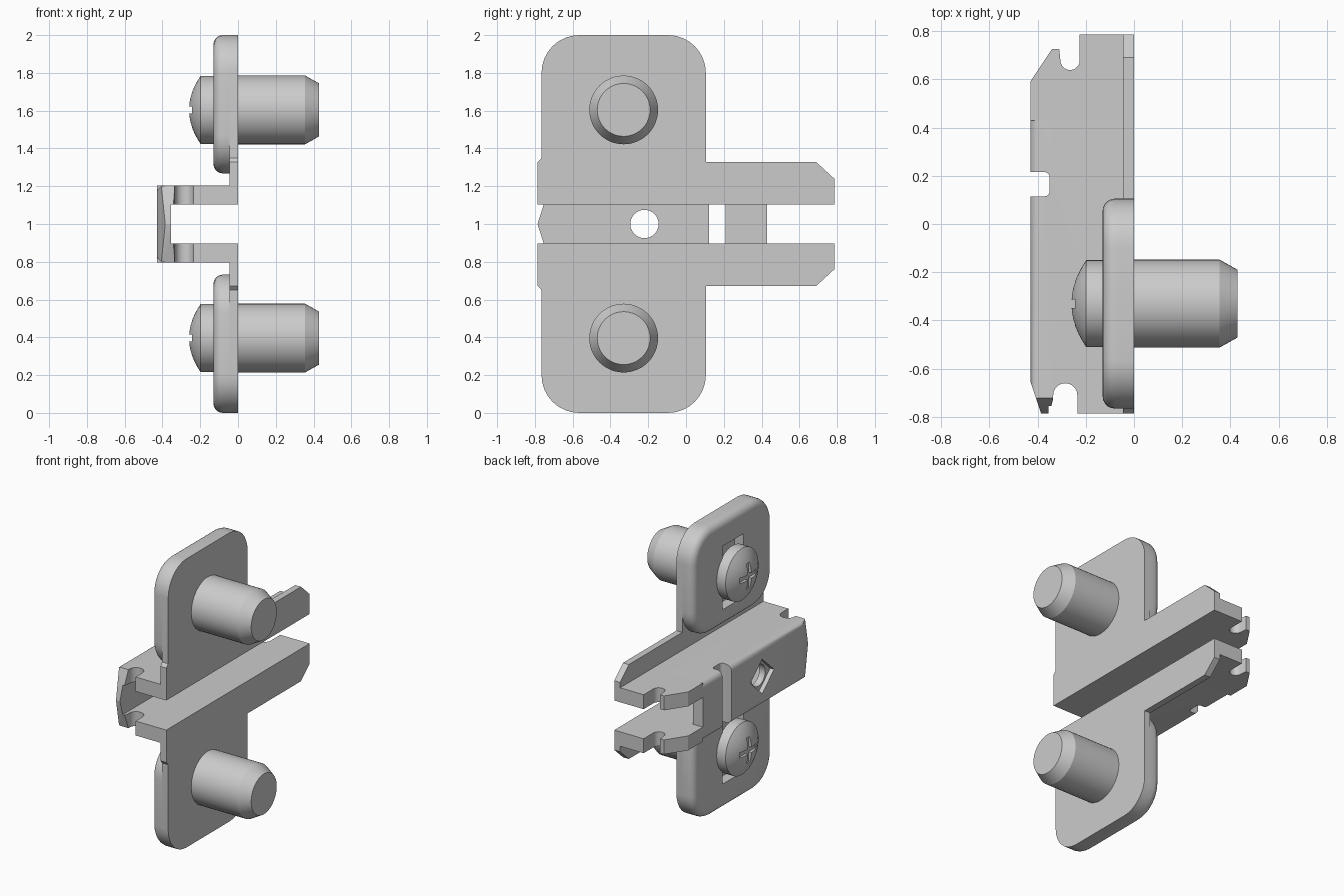
import bpy, bmesh, math

if "Cube" in bpy.data.objects:
    bpy.data.objects.remove(bpy.data.objects["Cube"])

ZC = 1.0      # mirror plane height of the fitting
SY = -0.33    # screw axis in y


def make(name, bm):
    bmesh.ops.remove_doubles(bm, verts=bm.verts, dist=1e-5)
    bmesh.ops.recalc_face_normals(bm, faces=bm.faces)
    me = bpy.data.meshes.new(name)
    bm.to_mesh(me)
    bm.free()
    ob = bpy.data.objects.new(name, me)
    bpy.context.collection.objects.link(ob)
    return ob


def prism(name, pts, lo, hi, axis):
    """Extrude a 2D outline along an axis ('x': pts=(y,z), 'y': (x,z), 'z': (x,y))."""
    place = {'x': lambda a, b, c: (c, a, b), 'y': lambda a, b, c: (a, c, b),
             'z': lambda a, b, c: (a, b, c)}[axis]
    bm = bmesh.new()
    low = [bm.verts.new(place(a, b, lo)) for a, b in pts]
    top = [bm.verts.new(place(a, b, hi)) for a, b in pts]
    bm.faces.new(low)
    bm.faces.new(top)
    n = len(pts)
    for i in range(n):
        j = (i + 1) % n
        bm.faces.new((low[i], low[j], top[j], top[i]))
    return make(name, bm)


def lathe(name, profile, y, z, n=48):
    """Revolve (x, radius) points about an axis parallel to x; ends are capped."""
    bm = bmesh.new()
    rings = []
    for x, r in profile:
        rings.append([bm.verts.new((x, y + r * math.cos(2 * math.pi * i / n),
                                    z + r * math.sin(2 * math.pi * i / n))) for i in range(n)])
    for a, b in zip(rings, rings[1:]):
        for i in range(n):
            j = (i + 1) % n
            bm.faces.new((a[i], a[j], b[j], b[i]))
    bm.faces.new(rings[0])
    bm.faces.new(rings[-1])
    return make(name, bm)


def box(x0, x1, y0, y1, z0, z1):
    return prism("cutter", [(x0, y0), (x1, y0), (x1, y1), (x0, y1)], z0, z1, 'z')


def boolean(ob, other, op='DIFFERENCE'):
    m = ob.modifiers.new("bool", 'BOOLEAN')
    m.operation, m.object, m.solver = op, other, 'EXACT'
    apply(ob)
    bpy.data.objects.remove(other)


def apply(ob):
    me = bpy.data.meshes.new_from_object(
        ob.evaluated_get(bpy.context.evaluated_depsgraph_get()))
    ob.modifiers.clear()
    ob.data = me


def arc(cx, cy, r, a0, a1, n=8):
    return [(cx + r * math.cos(math.radians(a0 + (a1 - a0) * i / n)),
             cy + r * math.sin(math.radians(a0 + (a1 - a0) * i / n))) for i in range(n + 1)]


def smooth(ob, angle=30):
    bpy.ops.object.select_all(action='DESELECT')
    ob.select_set(True)
    bpy.context.view_layer.objects.active = ob
    bpy.ops.object.shade_smooth_by_angle(angle=math.radians(angle))


# Channel: rounded U section trimmed to the plan outline
IN, OUT, R = 0.1025, 0.2025, 0.04
u = ([(0, ZC + IN), (0, ZC + OUT)]
     + arc(-0.43 + R, ZC + OUT - R, R, 90, 180, 6)
     + arc(-0.43 + R, ZC - OUT + R, R, 180, 270, 6)
     + [(0, ZC - OUT), (0, ZC - IN), (-0.355, ZC - IN), (-0.355, ZC + IN)])
channel = prism("channel", u, -0.785, 0.43, 'y')
plan = ([(0.1, 0.5), (-0.5, 0.5), (-0.43, 0.5), (-0.43, -0.65), (-0.385, -0.786), (-0.35, -0.786),
         (-0.335, -0.725)] + arc(-0.285, -0.71, 0.05, 180, 0, 10)
        + [(-0.235, -0.8), (0.1, -0.8)])
plan.pop(1)
boolean(channel, prism("cutter", plan, 0.5, 1.5, 'z'), 'INTERSECT')
# pointed front lip
for s in (1, -1):
    boolean(channel, prism("cutter", [(-0.786, ZC), (-0.71, ZC + s * 0.24), (-0.9, ZC + s * 0.24),
                                      (-0.9, ZC)], -0.5, -0.31, 'x'))
# cross slot with rounded bottom corners
slot = ([(-0.5, 0.115), (-0.5, 0.215)] + arc(-0.37, 0.195, 0.02, 90, 0, 4)
        + arc(-0.37, 0.135, 0.02, 0, -90, 4))
boolean(channel, prism("cutter", slot, 0.7, 1.3, 'z'))
# diamond recess and round hole
boolean(channel, prism("cutter", [(-0.22 - 0.13, ZC), (-0.22, ZC + 0.12), (-0.22 + 0.13, ZC),
                                  (-0.22, ZC - 0.12)], -0.5, -0.40, 'x'))
boolean(channel, lathe("cutter", [(-0.5, 0.075), (-0.3, 0.075)], -0.22, ZC, 32))
smooth(channel)

# Pieces repeated above and below the mirror plane
prong_plan = ([(0, 0.43), (0, 0.785), (-0.225, 0.785)]
              + arc(-0.265, 0.678, 0.04, 0, -180, 10)
              + [(-0.31, 0.725), (-0.34, 0.725), (-0.43, 0.59), (-0.43, 0.43)])
Y0, Y1, CR = -0.765, 0.105, 0.2
for s, tag in ((1, "upper"), (-1, "lower")):
    def mir(pts):
        return [(y, ZC + s * h) for y, h in pts]

    # Rear prong continuing the channel wall
    smooth(prism(tag + "_prong", prong_plan, ZC + s * IN, ZC + s * OUT, 'z'))

    # Thin base flange
    outer = arc(Y1 - CR, 1 - CR, CR, 0, 90) + arc(Y0 + CR, 1 - CR, CR, 90, 180)
    flange = mir([(-0.785, OUT), (0.785, OUT), (0.785, 0.24), (0.69, 0.327), (Y1, 0.327)]
                 + outer + [(Y0, 0.35), (-0.785, 0.327)])
    smooth(prism(tag + "_flange", flange, -0.045, 0, 'x'))

    # Raised pad with rounded front edge
    lo = 0.268
    pad = prism(tag + "_pad", mir(outer + arc(Y0 + CR, lo + CR, CR, 180, 270)
                                  + arc(Y1 - CR, lo + CR, CR, 270, 360)), -0.13, -0.045, 'x')
    bm = bmesh.new()
    bm.from_mesh(pad.data)
    rim = [e for e in bm.edges if all(v.co.x < -0.129 for v in e.verts)]
    bmesh.ops.bevel(bm, geom=rim, offset=0.05, segments=5, profile=0.5, affect='EDGES')
    bm.to_mesh(pad.data)
    bm.free()
    zs = ZC + s * 0.604
    boolean(pad, box(-0.2, -0.06, SY - 0.115, SY + 0.115, zs - 0.22, zs + 0.22))
    smooth(pad)

    # Screw: domed head, shank and chamfered dowel
    dome = [(-0.26 + 0.062 * (r / 0.18) ** 2, r)
            for r in (0.01, 0.04, 0.07, 0.1, 0.125, 0.15, 0.17, 0.18)]
    screw = lathe(tag + "_screw", dome + [(-0.125, 0.18), (-0.125, 0.1), (-0.001, 0.1),
                                          (-0.001, 0.182), (0.355, 0.182), (0.43, 0.14)], SY, zs)
    for a, b in ((0.09, 0.018), (0.018, 0.09)):
        boolean(screw, box(-0.3, -0.235, SY - a, SY + a, zs - b, zs + b))
    smooth(screw, 25)
